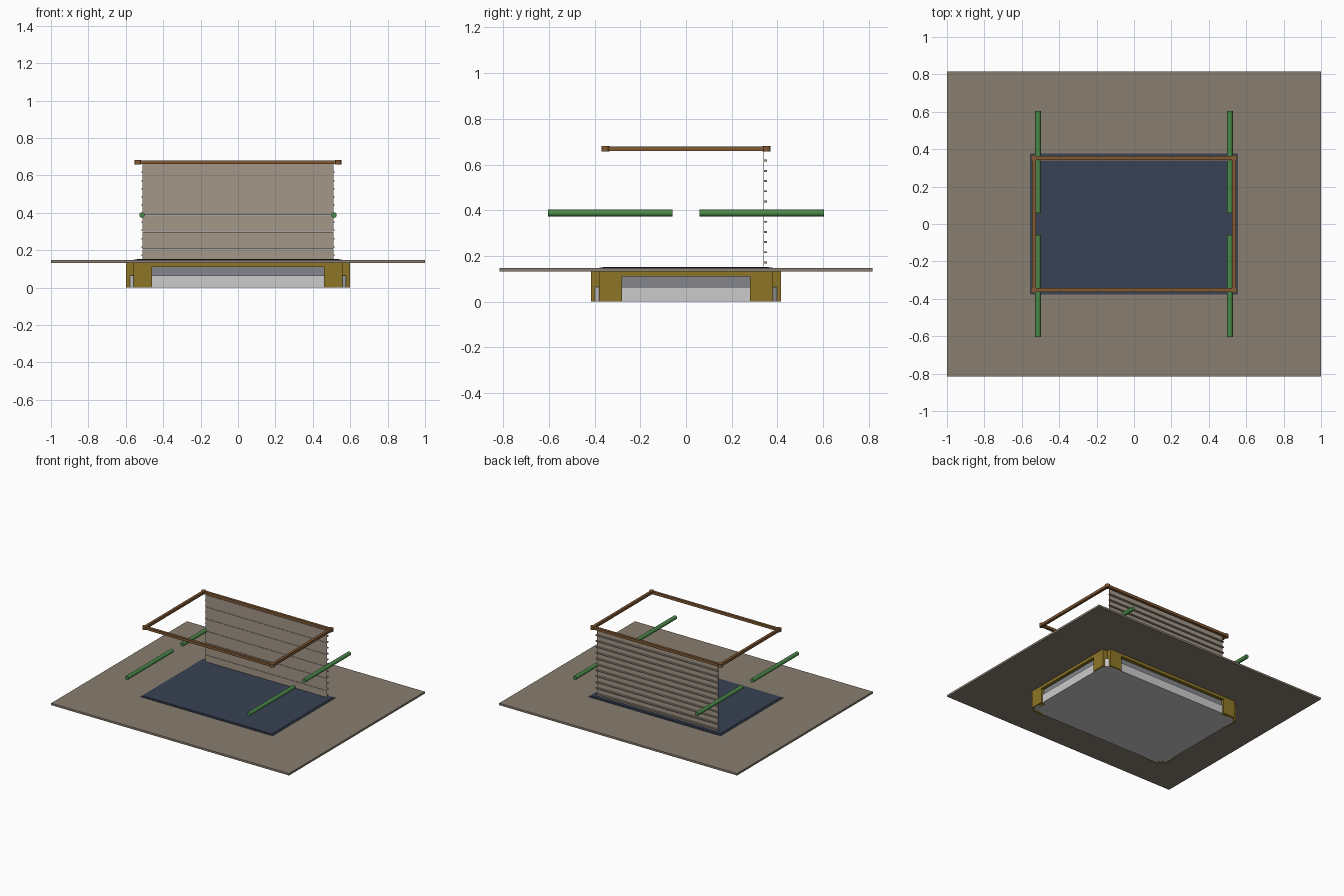
import bpy, bmesh, math

if "Cube" in bpy.data.objects:
    bpy.data.objects.remove(bpy.data.objects["Cube"])


def material(name, rgb):
    m = bpy.data.materials.new(name)
    m.diffuse_color = (*rgb, 1)
    m.use_nodes = True
    m.node_tree.nodes["Principled BSDF"].inputs["Base Color"].default_value = m.diffuse_color
    return m


TAN = material("tan", (0.25, 0.21, 0.16))
CLOTH = material("cloth", (0.37, 0.31, 0.25))
BLUE = material("navy", (0.04, 0.055, 0.09))
GOLD = material("gold", (0.27, 0.18, 0.02))
WOOD = material("wood", (0.22, 0.10, 0.035))
GREEN = material("green", (0.07, 0.25, 0.07))
STEEL = material("steel", (0.23, 0.24, 0.27))


def finish(name, bm, mat):
    bmesh.ops.recalc_face_normals(bm, faces=bm.faces)
    me = bpy.data.meshes.new(name)
    bm.to_mesh(me)
    bm.free()
    ob = bpy.data.objects.new(name, me)
    bpy.context.collection.objects.link(ob)
    if mat:
        me.materials.append(mat)
    return ob


def prism(name, pts, z0, z1, mat=None):
    """Extrude a plan outline from z0 to z1."""
    bm = bmesh.new()
    face = bm.faces.new([bm.verts.new((x, y, z0)) for x, y in pts])
    ext = bmesh.ops.extrude_face_region(bm, geom=[face])
    for g in ext["geom"]:
        if isinstance(g, bmesh.types.BMVert):
            g.co.z = z1
    return finish(name, bm, mat)


def box(name, x0, x1, y0, y1, z0, z1, mat=None):
    return prism(name, [(x0, y0), (x1, y0), (x1, y1), (x0, y1)], z0, z1, mat)


def rounded(hx, hy, r, n=6):
    pts = []
    for k, (sx, sy) in enumerate([(1, 1), (-1, 1), (-1, -1), (1, -1)]):
        for i in range(n + 1):
            a = math.pi / 2 * (k + i / n)
            pts.append((sx * (hx - r) + r * math.cos(a), sy * (hy - r) + r * math.sin(a)))
    return pts


def rod(name, centre, length, r, rot, mat, sides=16):
    bpy.ops.mesh.primitive_cylinder_add(vertices=sides, radius=r, depth=length,
                                        location=centre, rotation=rot)
    ob = bpy.context.object
    ob.name = name
    ob.data.materials.append(mat)
    bpy.ops.object.shade_smooth_by_angle(angle=math.radians(40))
    return ob


# Underside tray in two tiers
prism("tray_lower", rounded(0.59, 0.405, 0.06), 0, 0.065)
prism("tray_upper", rounded(0.575, 0.39, 0.05), 0.065, 0.11, STEEL)

# Gold rim with notched corners
X, Y, NX, NY = 0.6, 0.415, 0.56, 0.38
prism("rim", [(X, -NY), (X, NY), (NX, NY), (NX, Y), (-NX, Y), (-NX, NY),
              (-X, NY), (-X, -NY), (-NX, -NY), (-NX, -Y), (NX, -Y), (NX, -NY)],
      0.11, 0.132, GOLD)

# Corner brackets: two plates per corner, wrapped around the tray
for sx in (-1, 1):
    for sy in (-1, 1):
        box("bracket_long", sx * 0.46, sx * NX, sy * 0.38, sy * Y, 0, 0.132, GOLD)
        box("bracket_short", sx * 0.56, sx * X, sy * 0.28, sy * NY, 0, 0.132, GOLD)

# Wide deck and dark floor panel
box("deck", -1, 1, -0.815, 0.815, 0.132, 0.147, TAN)
box("floor_edge", -0.555, 0.555, -0.378, 0.378, 0.147, 0.150, BLUE)
box("floor_panel", -0.54, 0.54, -0.363, 0.363, 0.150, 0.153, BLUE)

# Back screen: stacked sheets with ribs behind
seams = [0.153, 0.205, 0.298, 0.387, 0.48, 0.57, 0.662]
for lo, hi in zip(seams, seams[1:]):
    box("screen_sheet", -0.51, 0.51, 0.338, 0.342, lo + 0.001, hi - 0.001, CLOTH)
for i in range(11):
    z = 0.172 + i * 0.0445
    box("screen_rib", -0.515, 0.515, 0.342, 0.354, z - 0.004, z + 0.004, CLOTH)

# Top frame with round corner joints
FX, FY = 0.535, 0.353
for s in (-1, 1):
    box("frame_long_rail", -FX, FX, s * FY - 0.01, s * FY + 0.01, 0.66, 0.68, WOOD)
    box("frame_short_rail", s * FX - 0.01, s * FX + 0.01, -FY, FY, 0.66, 0.68, WOOD)
    for t in (-1, 1):
        rod("frame_joint", (s * FX, t * FY, 0.67), 0.024, 0.0175, (0, 0, 0), WOOD, 12)

# Four green carrying handles
for sx in (-1, 1):
    for sy in (-1, 1):
        rod("handle", (sx * 0.513, sy * 0.332, 0.388), 0.544, 0.015,
            (math.pi / 2, 0, 0), GREEN)
